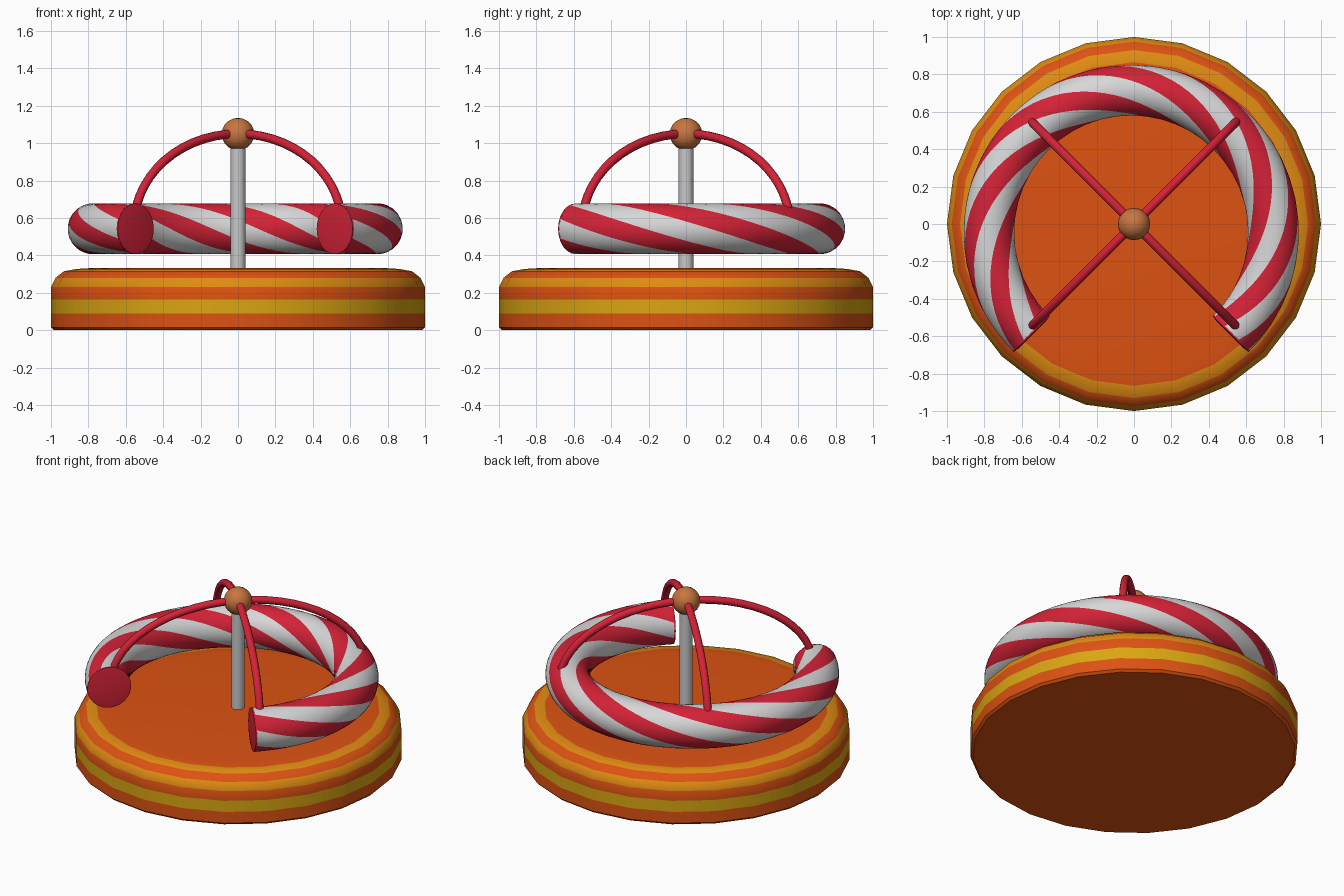
import bpy, bmesh, math
from math import sin, cos, pi, radians
from mathutils import Vector

if "Cube" in bpy.data.objects:
    bpy.data.objects.remove(bpy.data.objects["Cube"])


def mat(name, rgb):
    m = bpy.data.materials.new(name)
    m.diffuse_color = (*rgb, 1)
    m.use_nodes = True
    m.node_tree.nodes["Principled BSDF"].inputs["Base Color"].default_value = m.diffuse_color
    return m


ORANGE = mat("orange", (0.72, 0.085, 0.006))
AMBER = mat("amber", (0.74, 0.26, 0.006))
YELLOW = mat("yellow", (0.70, 0.38, 0.006))
RED = mat("red", (0.66, 0.016, 0.038))
WHITE = mat("white", (0.68, 0.68, 0.68))
GREY = mat("light grey", (0.58, 0.58, 0.58))
COPPER = mat("copper", (0.58, 0.18, 0.05))


def finish(name, bm, mats, angle=35):
    bmesh.ops.recalc_face_normals(bm, faces=bm.faces)
    me = bpy.data.meshes.new(name)
    bm.to_mesh(me)
    bm.free()
    ob = bpy.data.objects.new(name, me)
    bpy.context.collection.objects.link(ob)
    for m in mats:
        me.materials.append(m)
    bpy.ops.object.select_all(action='DESELECT')
    ob.select_set(True)
    bpy.context.view_layer.objects.active = ob
    bpy.ops.object.shade_smooth_by_angle(angle=radians(angle))
    return ob


def skin(bm, rings, band_mat=lambda r, s: 0, caps=(0, 0)):
    """Bridge consecutive rings of points, then close both ends."""
    vs = [[bm.verts.new(p) for p in ring] for ring in rings]
    n = len(vs[0])
    for r in range(len(vs) - 1):
        for s in range(n):
            t = (s + 1) % n
            f = bm.faces.new((vs[r][s], vs[r][t], vs[r + 1][t], vs[r + 1][s]))
            f.material_index = band_mat(r, s)
    for ring, m in ((vs[0], caps[0]), (vs[-1], caps[1])):
        bm.faces.new(ring).material_index = m


# round base: banded profile (radius, height), 24 sides
profile = [(0.985, 0), (1, 0.015), (1, 0.09), (1, 0.165), (1, 0.23), (0.975, 0.28),
           (0.93, 0.315), (0.865, 0.327), (0.78, 0.332)]
bands = [0, 0, 2, 0, 1, 0, 1, 0]
bm = bmesh.new()
skin(bm, [[(r * cos(2 * pi * s / 24), r * sin(2 * pi * s / 24), z) for s in range(24)]
          for r, z in profile], lambda r, s: bands[r])
finish("base", bm, [ORANGE, AMBER, YELLOW])

# centre pole
bm = bmesh.new()
skin(bm, [[(0.04 * cos(2 * pi * s / 16), 0.04 * sin(2 * pi * s / 16), z) for s in range(16)]
          for z in (0.32, 1.03)])
finish("centre_pole", bm, [GREY])

# ball on top of the pole
bm = bmesh.new()
bmesh.ops.create_uvsphere(bm, u_segments=16, v_segments=10, radius=0.087)
bmesh.ops.translate(bm, verts=bm.verts, vec=(0, 0, 1.048))
finish("top_ball", bm, [COPPER])

# striped ring seat: 270 degree tube whose mesh twists along with the stripes
CX, CY, CZ, R, T = -0.015, -0.045, 0.542, 0.76, 0.136
SIDES, STEPS, TWIST = 24, 72, 2
rings = []
for i in range(STEPS + 1):
    th = radians(-45 + 270 * i / STEPS)
    ring = []
    for s in range(SIDES):
        ph = 2 * pi * (s - 1.5) / SIDES - TWIST * th
        rad = R + T * cos(ph)
        ring.append((CX + rad * cos(th), CY + rad * sin(th), CZ + T * sin(ph)))
    rings.append(ring)
bm = bmesh.new()
skin(bm, rings, lambda r, s: (s // 3) % 2, caps=(1, 1))
finish("ring_seat", bm, [WHITE, RED], 50)

# red end caps of the ring, slightly domed
for name, deg, sign in (("right_end_cap", -45, -1), ("left_end_cap", 225, 1)):
    th = radians(deg)
    out = Vector((cos(th), sin(th), 0))
    along = Vector((-sin(th), cos(th), 0)) * sign
    centre = Vector((CX, CY, CZ)) + out * R
    bm = bmesh.new()
    skin(bm, [[centre + along * d + (out * cos(2 * pi * s / 24) + Vector((0, 0, sin(2 * pi * s / 24)))) * r
               for s in range(24)] for r, d in ((T, -0.002), (T, 0.008), (T * 0.7, 0.014))])
    finish(name, bm, [RED])

# four curved arms from the ball down to the ring
for name, deg in (("back_right_arm", 45), ("back_left_arm", 135),
                  ("front_left_arm", 225), ("front_right_arm", 315)):
    out = Vector((cos(radians(deg)), sin(radians(deg)), 0))
    side = Vector((-out.y, out.x, 0))
    up = Vector((0, 0, 1))
    a, b, z0 = 0.555 * math.sqrt(2), 0.49, 0.56
    rings = []
    for i in range(15):
        t = pi / 2 * i / 14
        p = out * a * sin(t) + up * (z0 + b * cos(t))
        tangent = (out * a * cos(t) - up * b * sin(t)).normalized()
        nrm = tangent.cross(side)
        rings.append([p + (side * cos(2 * pi * s / 10) + nrm * sin(2 * pi * s / 10)) * 0.024
                      for s in range(10)])
    bm = bmesh.new()
    skin(bm, rings)
    finish(name, bm, [RED], 50)
